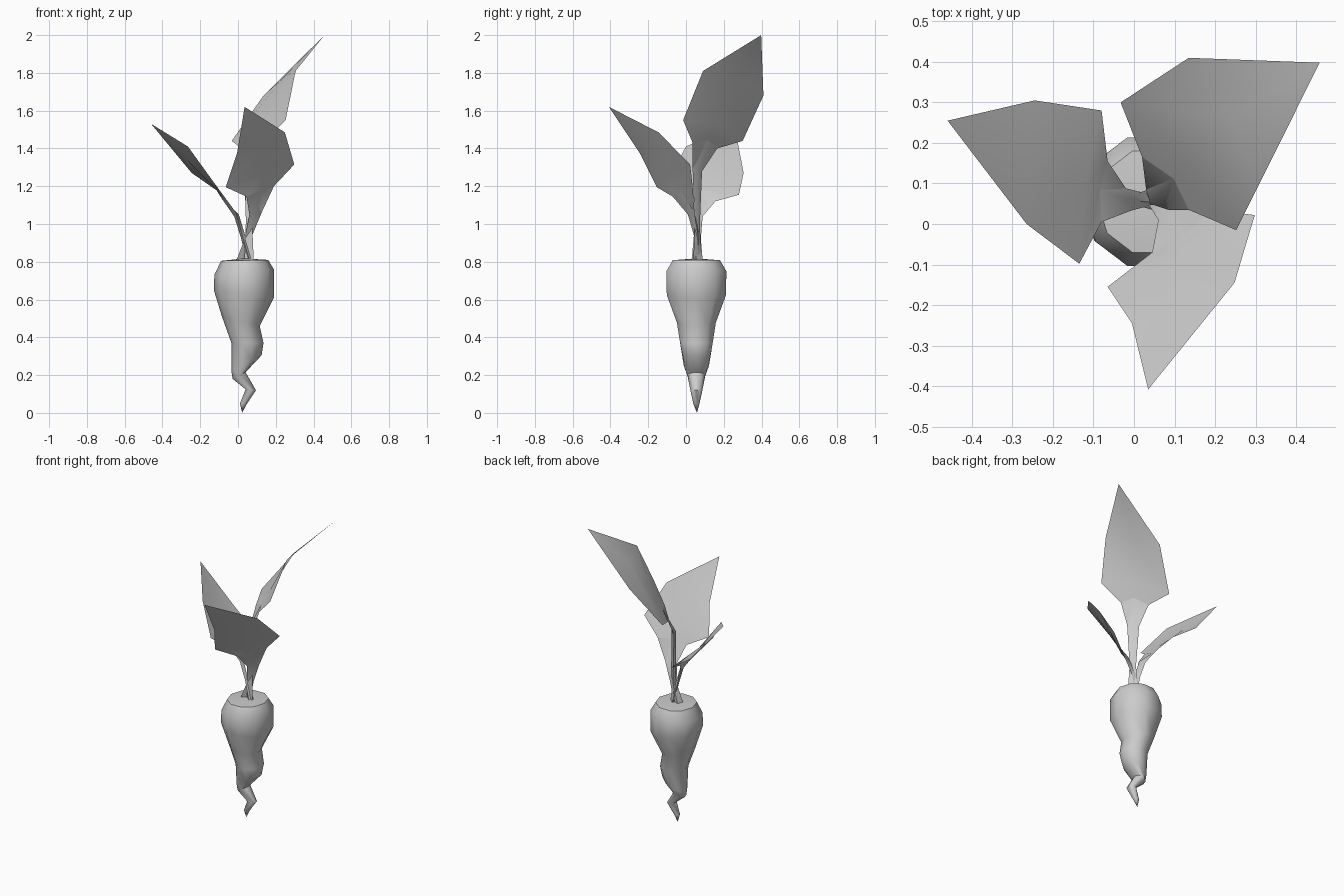
import bpy, bmesh, math
from mathutils import Vector as V

if "Cube" in bpy.data.objects:
    bpy.data.objects.remove(bpy.data.objects["Cube"])


def finish(name, bm, angle):
    bmesh.ops.recalc_face_normals(bm, faces=bm.faces)
    me = bpy.data.meshes.new(name)
    bm.to_mesh(me)
    bm.free()
    ob = bpy.data.objects.new(name, me)
    bpy.context.collection.objects.link(ob)
    bpy.ops.object.select_all(action='DESELECT')
    ob.select_set(True)
    bpy.context.view_layer.objects.active = ob
    bpy.ops.object.shade_smooth_by_angle(angle=math.radians(angle))
    return ob


# Root: tilted rings given by left x, left z, right x, right z, half depth
N = 10
CY = 0.055
rings = [
    (-0.09, 0.805, 0.16, 0.81, 0.128),
    (-0.125, 0.73, 0.19, 0.76, 0.162),
    (-0.128, 0.65, 0.19, 0.61, 0.16),
    (-0.085, 0.51, 0.115, 0.46, 0.105),
    (-0.035, 0.37, 0.135, 0.37, 0.088),
    (-0.035, 0.22, 0.125, 0.305, 0.068),
    (-0.028, 0.18, 0.04, 0.215, 0.047),
    (0.04, 0.125, 0.095, 0.12, 0.033),
    (0.01, 0.05, 0.045, 0.045, 0.016),
]
bm = bmesh.new()
loops = []
for lx, lz, rx, rz, d in rings:
    loop = []
    for i in range(N):
        a = 2 * math.pi * i / N
        t = (1 + math.cos(a)) / 2
        loop.append(bm.verts.new((lx + (rx - lx) * t, CY + d * math.sin(a) * 1.03,
                                  lz + (rz - lz) * t)))
    loops.append(loop)
for a, b in zip(loops, loops[1:]):
    for i in range(N):
        j = (i + 1) % N
        bm.faces.new((a[i], a[j], b[j], b[i]))
crown = bm.verts.new((0.035, CY, 0.818))
tip = bm.verts.new((0.022, 0.058, 0.0))
for i in range(N):
    j = (i + 1) % N
    bm.faces.new((loops[0][i], loops[0][j], crown))
    bm.faces.new((loops[-1][i], loops[-1][j], tip))
finish("root", bm, 50)


def leaf(name, base, mid, pairs, tip, fold):
    """Three-sided stem that opens into a blade folded along its midrib.
    pairs: (left edge, right edge) for stem top, neck, widest, shoulder."""
    bm = bmesh.new()
    side = (V(pairs[0][1]) - V(pairs[0][0])).normalized()
    rows = [(V(c) - side * w, V(c) + side * w) for c, w in ((base, 0.032), (mid, 0.02))]
    rows += [(V(a), V(b)) for a, b in pairs]
    out = V(fold)
    grid, backs = [], []
    for k, (a, b) in enumerate(rows):
        c = (a + b) / 2
        rib = c + out * (0.2 if k < 3 else 1.0)
        grid.append([bm.verts.new(p) for p in (a, rib, b)])
        if k < 3:
            d = V((out.x, out.y, 0)).normalized()
            backs.append(bm.verts.new(c - d * (0.03, 0.022, 0.02)[k]))
    backs.append(grid[3][1])
    for a, b in zip(grid, grid[1:]):
        for i in (0, 1):
            bm.faces.new((a[i], a[i + 1], b[i + 1], b[i]))
    for k in range(3):
        for i in (0, 2):
            bm.faces.new((grid[k][i], grid[k + 1][i], backs[k + 1], backs[k]))
    t = bm.verts.new(tip)
    for i in (0, 1):
        bm.faces.new((grid[-1][i], grid[-1][i + 1], t))
    finish(name, bm, 60)


# Tall leaf leaning back right
leaf("back_leaf", (0.06, 0.06, 0.80), (0.06, 0.06, 1.0), [
    ((0.03, 0.085, 1.28), (0.085, 0.035, 1.29)),
    ((0.02, 0.165, 1.40), (0.135, 0.035, 1.43)),
    ((-0.033, 0.30, 1.44), (0.252, -0.015, 1.55)),
    ((0.135, 0.41, 1.68), (0.305, 0.09, 1.81))],
    (0.458, 0.398, 2.0), (0.02, 0.012, 0.03))

# Leaf leaning left
leaf("left_leaf", (0.055, 0.06, 0.80), (0.02, 0.06, 0.93), [
    ((-0.02, 0.088, 1.04), (-0.01, 0.032, 1.06)),
    ((-0.065, 0.155, 1.12), (-0.08, 0.005, 1.155)),
    ((-0.08, 0.28, 1.155), (-0.135, -0.098, 1.23)),
    ((-0.245, 0.305, 1.27), (-0.265, 0.0, 1.41))],
    (-0.46, 0.255, 1.53), (-0.012, 0.003, -0.005))

# Leaf leaning forward
leaf("front_leaf", (0.015, 0.055, 0.80), (0.055, 0.055, 0.93), [
    ((0.06, 0.01, 1.05), (0.125, 0.045, 1.06)),
    ((0.045, -0.07, 1.145), (0.19, 0.035, 1.20)),
    ((-0.065, -0.155, 1.195), (0.298, 0.022, 1.315)),
    ((-0.005, -0.245, 1.375), (0.248, -0.145, 1.485))],
    (0.035, -0.408, 1.62), (0.006, -0.012, 0.005))
